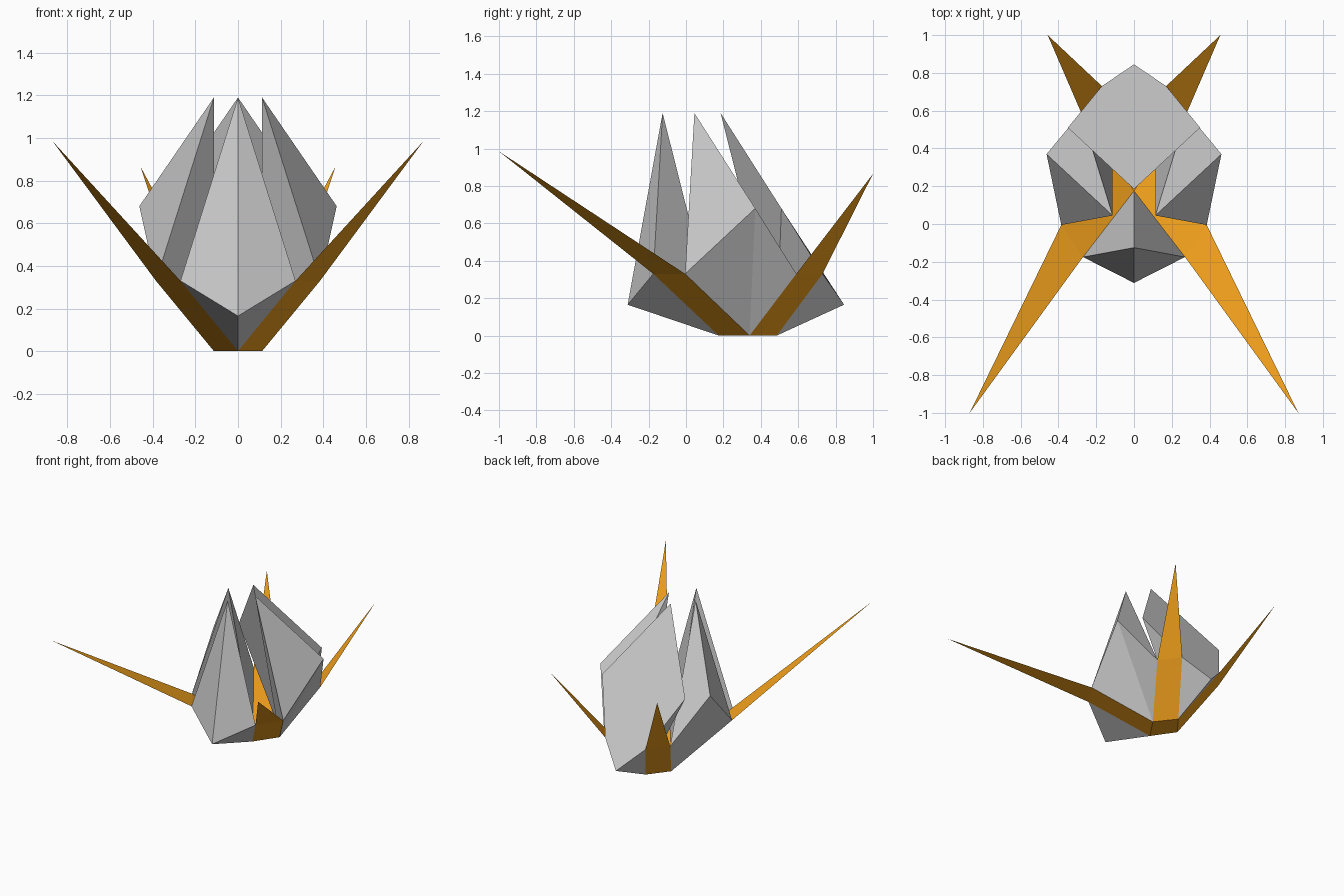
import bpy, bmesh
from mathutils import Vector

if "Cube" in bpy.data.objects:
    bpy.data.objects.remove(bpy.data.objects["Cube"])

orange = bpy.data.materials.new("orange_leaf")
orange.diffuse_color = (0.9, 0.36, 0.012, 1)
orange.use_nodes = True
orange.node_tree.nodes["Principled BSDF"].inputs["Base Color"].default_value = orange.diffuse_color


def build(name, points, faces, material=None):
    bm = bmesh.new()
    verts = [bm.verts.new(p) for p in points]
    for f in faces:
        bm.faces.new([verts[i] for i in f])
    bmesh.ops.recalc_face_normals(bm, faces=bm.faces[:])
    mesh = bpy.data.meshes.new(name)
    bm.to_mesh(mesh)
    bm.free()
    obj = bpy.data.objects.new(name, mesh)
    bpy.context.collection.objects.link(obj)
    if material:
        mesh.materials.append(material)
    return obj


def flip(p, side):
    return Vector((p[0] * side, p[1], p[2]))


def petal(name, top, left, right, outer, base):
    # folded petal: inner ridge, outer ridge and a keel below
    return build(name, [top, left, right, outer, base],
                 [(0, 3, 1), (0, 2, 3), (4, 1, 3), (4, 3, 2), (0, 1, 4), (0, 4, 2)])


# shared fold points (right half)
base_front, base_side, base_back = (0, .175, 0), (.113, .34, 0), (0, .485, 0)
front_fold, side_fold = (.27, -.175, .33), (.385, -.005, .33)
rear_fold, back_fold = (.28, .59, .33), (.17, .73, .33)

# diamond floor
build("base", [base_front, base_side, base_back, flip(base_side, -1)],
      [(0, 1, 2, 3)], orange)

# front petal
petal("front_petal", (0, -.125, 1.19), flip(front_fold, -1), front_fold,
      (0, -.312, .165), base_front)

# side petals and leaves, mirrored
for side, label in ((1, "right"), (-1, "left")):
    m = lambda *pts: [flip(p, side) for p in pts]
    petal(label + "_petal", *m((.113, .045, 1.19), side_fold, rear_fold,
                               (.463, .37, .68), base_side))
    build(label + "_front_leaf",
          m(base_front, base_side, side_fold, (.87, -1, .985), front_fold),
          [(0, 1, 2, 4), (4, 2, 3)], orange)
    build(label + "_back_leaf",
          m(base_side, base_back, back_fold, (.457, 1, .865), rear_fold),
          [(0, 1, 2, 4), (4, 2, 3)], orange)

# back petal: wide flat outer face, creased inside
shoulder = (.35, .51, .68)
build("back_petal",
      [(0, .185, 1.19), shoulder, back_fold, (0, .845, .165),
       flip(back_fold, -1), flip(shoulder, -1), base_back],
      [(0, 1, 2, 3, 4, 5), (6, 2, 1), (6, 3, 2), (6, 4, 3), (6, 5, 4),
       (6, 1, 0), (6, 0, 5)])
